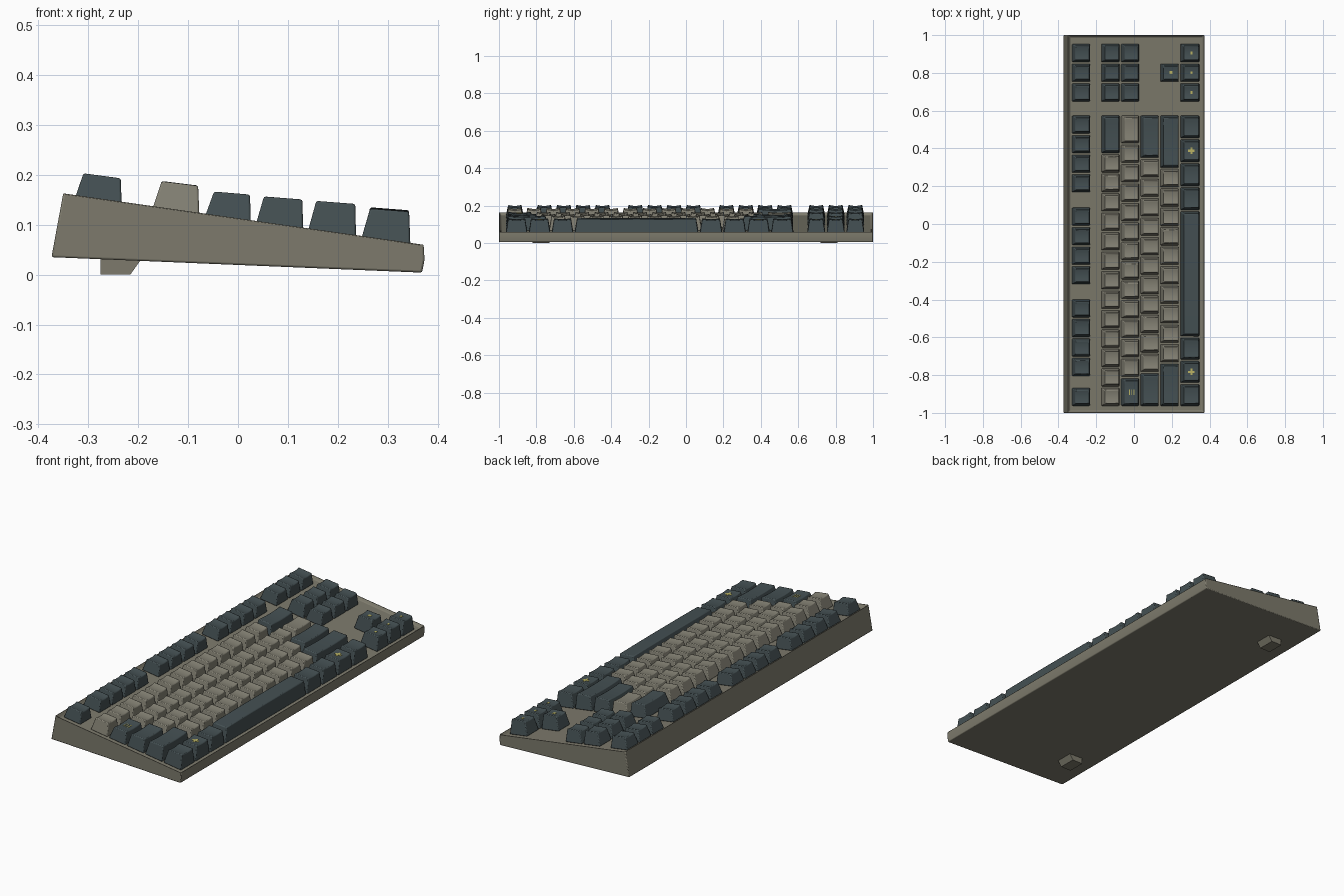
import bpy, bmesh, math
from mathutils import Matrix

if "Cube" in bpy.data.objects:
    bpy.data.objects.remove(bpy.data.objects["Cube"])


def material(name, rgb):
    m = bpy.data.materials.new(name)
    m.diffuse_color = (*rgb, 1)
    m.use_nodes = True
    m.node_tree.nodes["Principled BSDF"].inputs["Base Color"].default_value = m.diffuse_color
    return m


CASE = material("olive_grey_case", (0.205, 0.195, 0.150))
LIGHT = material("warm_grey_keys", (0.235, 0.225, 0.178))
DARK = material("dark_slate_keys", (0.058, 0.080, 0.086))
MARK = material("yellow_marks", (0.50, 0.46, 0.13))


def finish(name, bm, mats, bevel=0.0, segments=2):
    bmesh.ops.recalc_face_normals(bm, faces=bm.faces)
    me = bpy.data.meshes.new(name)
    bm.to_mesh(me)
    bm.free()
    for m in mats:
        me.materials.append(m)
    ob = bpy.data.objects.new(name, me)
    bpy.context.collection.objects.link(ob)
    if bevel:
        b = ob.modifiers.new("bevel", 'BEVEL')
        b.width, b.segments, b.limit_method = bevel, segments, 'ANGLE'
        b.angle_limit = math.radians(30)
        bpy.ops.object.select_all(action='DESELECT')
        ob.select_set(True)
        bpy.context.view_layer.objects.active = ob
        bpy.ops.object.shade_smooth_by_angle(angle=math.radians(35))
    return ob


def prism(bm, profile, y0, y1):
    """Extrude an x-z profile along y; returns the side faces in profile order."""
    a = [bm.verts.new((x, y0, z)) for x, z in profile]
    b = [bm.verts.new((x, y1, z)) for x, z in profile]
    bm.faces.new(a)
    bm.faces.new(b[::-1])
    n = len(profile)
    return [bm.faces.new((a[i], a[(i + 1) % n], b[(i + 1) % n], b[i])) for i in range(n)]


def rim_z(x):
    return 0.165 - 0.1427 * (x + 0.35)


RECESS = 0.016

# wedge case with a sunken key plate
bm = bmesh.new()
sides = prism(bm, [(-0.374, 0.035), (0.369, 0.004), (0.374, 0.03), (0.372, 0.062), (-0.350, 0.165)], -1, 1)
bmesh.ops.recalc_face_normals(bm, faces=bm.faces)
bmesh.ops.inset_individual(bm, faces=[sides[3]], thickness=0.016, depth=0)
bmesh.ops.translate(bm, verts=sides[3].verts, vec=(0, 0, -RECESS))
finish("case", bm, [CASE], 0.004)

# two rear feet
for side, yc in (("left", -0.775), ("right", 0.765)):
    bm = bmesh.new()
    prism(bm, [(-0.276, 0.036), (-0.276, 0), (-0.216, 0), (-0.193, 0.032)], yc - 0.045, yc + 0.045)
    finish("foot_" + side, bm, [CASE])

# row: base x0, x1, top x0, x1, top z0, z1
ROWS = {
    "function": (-0.329, -0.233, -0.310, -0.235, 0.204, 0.194),
    "number": (-0.174, -0.077, -0.153, -0.080, 0.188, 0.179),
    "upper": (-0.069, 0.026, -0.048, 0.024, 0.167, 0.161),
    "home": (0.034, 0.131, 0.052, 0.129, 0.157, 0.151),
    "lower": (0.138, 0.237, 0.157, 0.235, 0.148, 0.142),
    "bottom": (0.245, 0.346, 0.265, 0.343, 0.133, 0.127),
}
GAP, TAPER, DISH, STEPS = 0.004, 0.012, 0.005, 6


def keycap(bm, row, y0, y1, mat):
    """Tapered cap with a dished top; very long caps bulge instead."""
    bx0, bx1, tx0, tx1, z0, z1 = ROWS[row]
    y0, y1 = y0 + GAP, y1 - GAP
    dish = DISH if y1 - y0 < 0.5 else -0.002
    base = [bm.verts.new((x, y, rim_z(x) - RECESS)) for x, y in
            ((bx0, y0), (bx0, y1), (bx1, y1), (bx1, y0))]
    back, front = [], []
    for i in range(STEPS + 1):
        t = i / STEPS
        y = y0 + TAPER + t * (y1 - y0 - 2 * TAPER)
        d = dish * (1 - (2 * t - 1) ** 2)
        back.append(bm.verts.new((tx0, y, z0 - d)))
        front.append(bm.verts.new((tx1, y, z1 - d)))
    faces = [base, [base[0], base[1]] + back[::-1], [base[3], base[2]] + front[::-1],
             [base[0], base[3], front[0], back[0]], [base[1], base[2], front[-1], back[-1]]]
    faces += [[back[i], back[i + 1], front[i + 1], front[i]] for i in range(STEPS)]
    for f in faces:
        bm.faces.new(f).material_index = mat


Y0, U, NAV, NU = -0.967, 0.103, 0.644, 0.1045
L, D = 0, 1


def run(start, widths):
    """Turn (width, colour) pairs into (y0, y1, colour) spans."""
    out = []
    for w, c in widths:
        out.append((start, start + w, c))
        start += w
    return out


def units(*groups):
    return run(Y0, [(w * U, c) for n, w, c in groups for _ in range(n)])


nav3 = run(NAV, [(NU, D)] * 3)
LAYOUT = {
    "function": run(Y0, [(U, D)]) + nav3
    + [s for y in (-0.809, -0.323, 0.164) for s in run(y, [(0.1035, D)] * 4)],
    "number": units((13, 1, L), (1, 2, D)) + nav3,
    "upper": units((1, 1.5, D), (12, 1, L), (1, 1.5, L)) + nav3,
    "home": units((1, 1.75, D), (11, 1, L), (1, 2.25, D)),
    "lower": units((1, 2.25, D), (10, 1, L), (1, 2.75, D)) + nav3[1:2],
    "bottom": run(Y0, [(0.1227, D)] * 3 + [(0.669, D)] + [(0.127, D)] * 4) + nav3,
}
for row, keys in LAYOUT.items():
    bm = bmesh.new()
    for y0, y1, c in keys:
        keycap(bm, row, y0, y1, c)
    finish(row + "_row_keys", bm, [LIGHT, DARK], 0.004)

# small painted marks: (row, y, list of plates dx, dy, size x, size y)
PLUS = [(0, 0, 0.034, 0.012), (0, 0, 0.012, 0.034)]
DASH = [(0, 0, 0.010, 0.014)]
BARS = [(-0.012, 0, 0.004, 0.03), (0, 0, 0.004, 0.03), (0.012, 0, 0.004, 0.03)]
MARKS = [("bottom", 0.388, PLUS), ("bottom", -0.783, PLUS), ("upper", -0.89, BARS),
         ("lower", 0.801, [(0, 0, 0.016, 0.016)])]
MARKS += [("bottom", NAV + NU * (i + 0.5), DASH) for i in range(3)]
bm = bmesh.new()
for row, y, plates in MARKS:
    _, _, x0, x1, z0, z1 = ROWS[row]
    slope = (z1 - z0) / (x1 - x0)
    for dx, dy, sx, sy in plates:
        z = (z0 + z1) / 2 + slope * dx - DISH + 0.0008
        mat = (Matrix.Translation(((x0 + x1) / 2 + dx, y + dy, z))
               @ Matrix.Rotation(-math.atan(slope), 4, 'Y') @ Matrix.Diagonal((sx, sy, 0.002, 1)))
        bmesh.ops.create_cube(bm, size=1, matrix=mat)
finish("key_marks", bm, [MARK])
